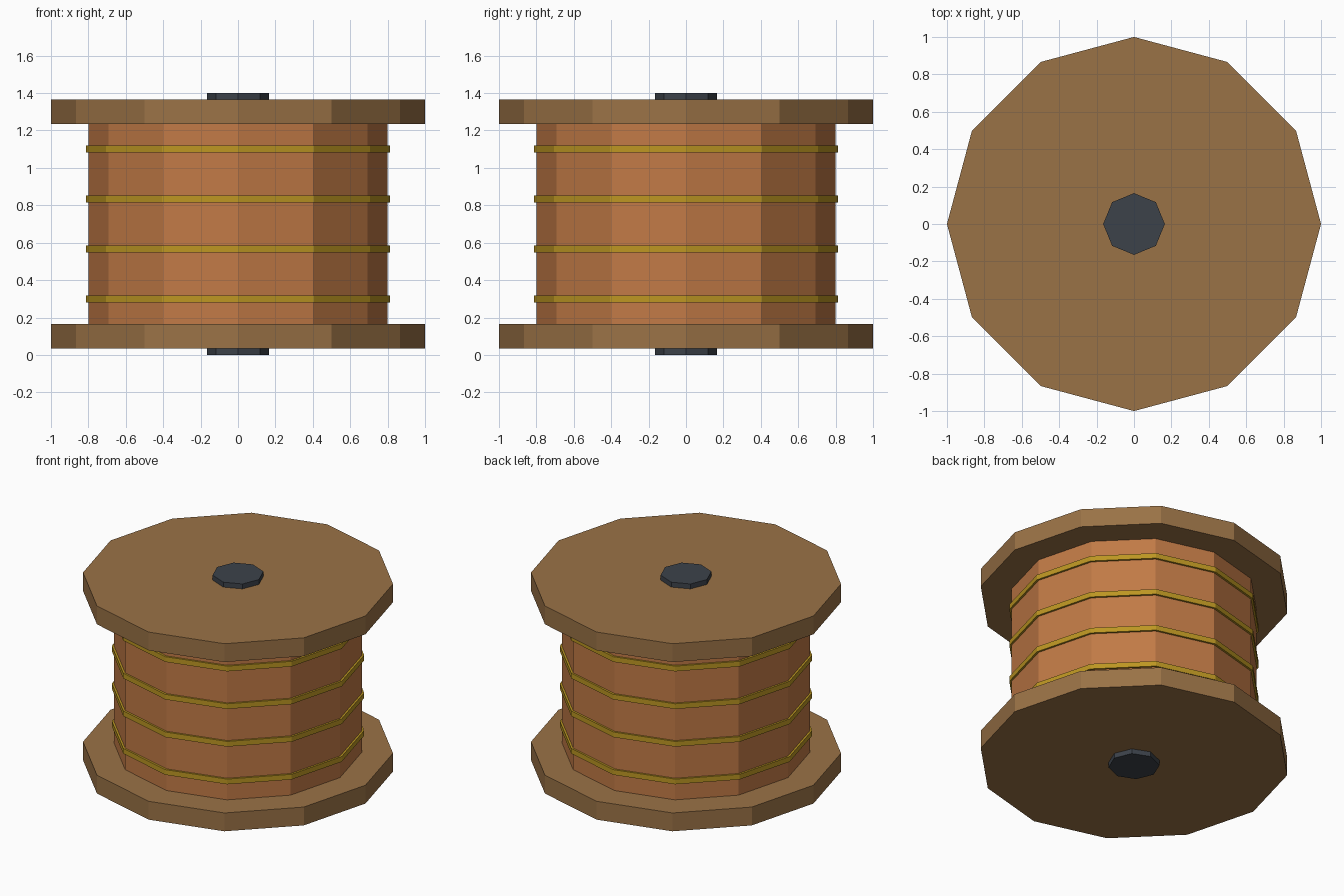
import bpy
import bmesh

if "Cube" in bpy.data.objects:
    bpy.data.objects.remove(bpy.data.objects["Cube"])


def material(name, rgb):
    """Flat colour from 0-255 sRGB values, stored as linear."""
    lin = [((c / 255 + 0.055) / 1.055) ** 2.4 for c in rgb]
    m = bpy.data.materials.new(name)
    m.diffuse_color = (*lin, 1.0)
    m.use_nodes = True
    m.node_tree.nodes["Principled BSDF"].inputs["Base Color"].default_value = m.diffuse_color
    return m


wood = material("brown wood", (154, 114, 70))
copper = material("copper winding", (193, 122, 70))
brass = material("brass wire", (188, 150, 34))
steel = material("dark steel", (60, 66, 74))


def prism(name, radius, z0, z1, sides, mat):
    """Upright flat-sided cylinder with a corner on the +x axis."""
    bm = bmesh.new()
    bmesh.ops.create_cone(bm, cap_ends=True, segments=sides,
                          radius1=radius, radius2=radius, depth=z1 - z0)
    bmesh.ops.translate(bm, verts=bm.verts, vec=(0, 0, (z0 + z1) / 2))
    mesh = bpy.data.meshes.new(name)
    bm.to_mesh(mesh)
    bm.free()
    mesh.materials.append(mat)
    obj = bpy.data.objects.new(name, mesh)
    bpy.context.collection.objects.link(obj)
    return obj


# Axle through the full height
prism("axle", 0.165, 0.0, 1.4, 8, steel)

# End discs
prism("lower_flange", 1.0, 0.035, 0.165, 12, wood)
prism("upper_flange", 1.0, 1.235, 1.365, 12, wood)

# Wound core between the discs
prism("winding", 0.8, 0.165, 1.235, 12, copper)

# Four raised wire bands
for i in range(4):
    z = 0.30 + i * 0.267
    prism(f"wire_band_{i + 1}", 0.814, z - 0.0185, z + 0.0185, 12, brass)
